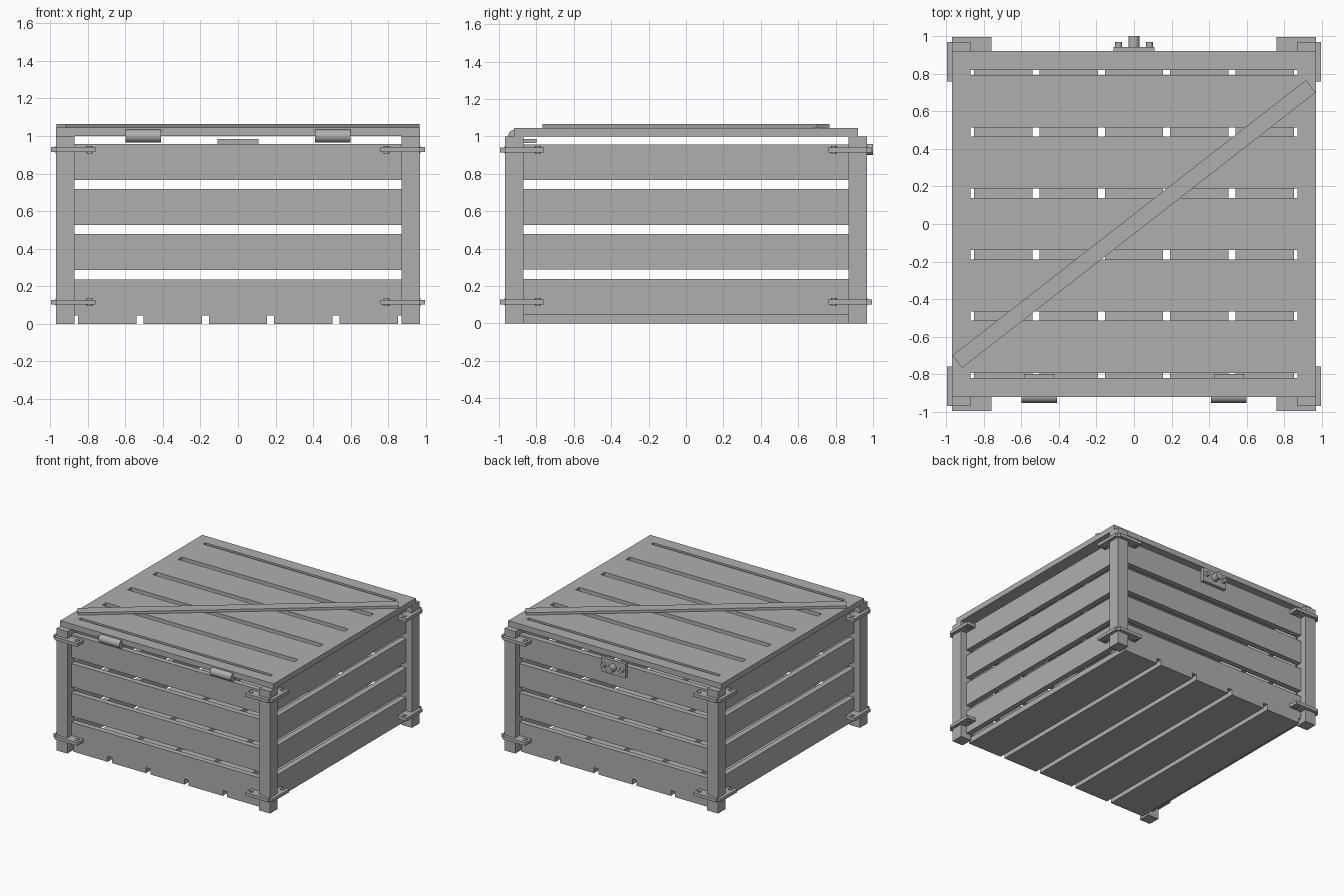
import bpy, math
from mathutils import Matrix, Vector

if "Cube" in bpy.data.objects:
    bpy.data.objects.remove(bpy.data.objects["Cube"])

grey = bpy.data.materials.new("plain_grey")
grey.diffuse_color = (0.43, 0.43, 0.43, 1)
grey.use_nodes = True
grey.node_tree.nodes["Principled BSDF"].inputs["Base Color"].default_value = grey.diffuse_color


def finish(ob, name):
    ob.name = name
    ob.data.materials.append(grey)
    return ob


def box(name, x0, x1, y0, y1, z0, z1):
    """Box from its limits on each axis."""
    bpy.ops.mesh.primitive_cube_add(size=1)
    ob = bpy.context.object
    size = Matrix.Diagonal((abs(x1 - x0), abs(y1 - y0), abs(z1 - z0), 1))
    centre = Vector(((x0 + x1) / 2, (y0 + y1) / 2, (z0 + z1) / 2))
    ob.data.transform(Matrix.Translation(centre) @ size)
    return finish(ob, name)


def rod(name, centre, radius, length, axis, sides=24):
    """Smooth cylinder along one axis."""
    turn = {"x": (0, math.pi / 2, 0), "y": (math.pi / 2, 0, 0), "z": (0, 0, 0)}[axis]
    bpy.ops.mesh.primitive_cylinder_add(vertices=sides, radius=radius, depth=length,
                                        location=centre, rotation=turn)
    bpy.ops.object.shade_smooth_by_angle(angle=math.radians(35))
    return finish(bpy.context.object, name)


POST_IN, POST_OUT, WALL = 0.87, 0.968, 0.915

# Corner posts, each with two levels of bracket plates and bolts
for sx in (-1, 1):
    for sy in (-1, 1):
        box("corner_post", sx * POST_IN, sx * POST_OUT, sy * POST_IN, sy * POST_OUT, 0, 1.0)
        for z in (0.115, 0.928):
            z0, z1 = z - 0.013, z + 0.013
            box("bracket_long", sx * 0.76, sx * POST_OUT, sy * WALL, sy * 0.995, z0, z1)
            box("bracket_side", sx * WALL, sx * 0.995, sy * 0.76, sy * POST_OUT, z0, z1)
            rod("bracket_bolt", (sx * 0.79, sy * 0.955, z), 0.016, 0.04, "z", 12)
            rod("bracket_bolt", (sx * 0.955, sy * 0.79, z), 0.016, 0.04, "z", 12)

# Wall planks, four on each side
for z0, z1 in ((0.045, 0.237), (0.287, 0.478), (0.527, 0.718), (0.767, 0.957)):
    for s in (-1, 1):
        box("wall_plank", -POST_IN, POST_IN, s * POST_IN, s * WALL, z0, z1)
        box("side_plank", s * POST_IN, s * WALL, -POST_IN, POST_IN, z0, z1)

# Floor boards running front to back
for i in range(5):
    x = (i - 2) * 0.348
    box("floor_board", x - 0.155, x + 0.155, -WALL, WALL, 0, 0.045)

# Lid frame and boards
LID0, LID1 = 1.0, 1.045
for s in (-1, 1):
    box("lid_side_rail", s * POST_IN, s * POST_OUT, -0.92, 0.92, LID0, LID1)
    box("lid_end_rail", -POST_IN, POST_IN, s * 0.82, s * 0.92, LID0, LID1)
for i in range(5):
    y = (i - 2) * 0.327
    box("lid_board", -POST_IN, POST_IN, y - 0.139, y + 0.139, LID0, LID1)

# Diagonal brace across the lid
a, b = Vector((-0.941, -0.733, 0)), Vector((0.941, 0.733, 0))
length = (b - a).length
brace = box("lid_brace", -length / 2, length / 2, -0.042, 0.042, LID1, 1.065)
brace.rotation_euler.z = math.atan2(b.y - a.y, b.x - a.x)

# Hinges: barrel and a leaf tucked under the lid
for s in (-1, 1):
    x = s * 0.505
    rod("hinge_barrel", (x, -0.918, 1.0), 0.034, 0.19, "x", 32)
    box("hinge_leaf", x - 0.08, x + 0.08, -0.92, -0.80, 0.965, 0.985)

# Latch on the back: plate, knob and two studs
box("latch_plate", -0.11, 0.11, WALL, 0.943, 0.87, 0.985)
rod("latch_knob", (0, 0.965, 0.93), 0.03, 0.07, "y")
for s in (-1, 1):
    rod("latch_stud", (s * 0.082, 0.953, 0.93), 0.018, 0.034, "y", 16)
